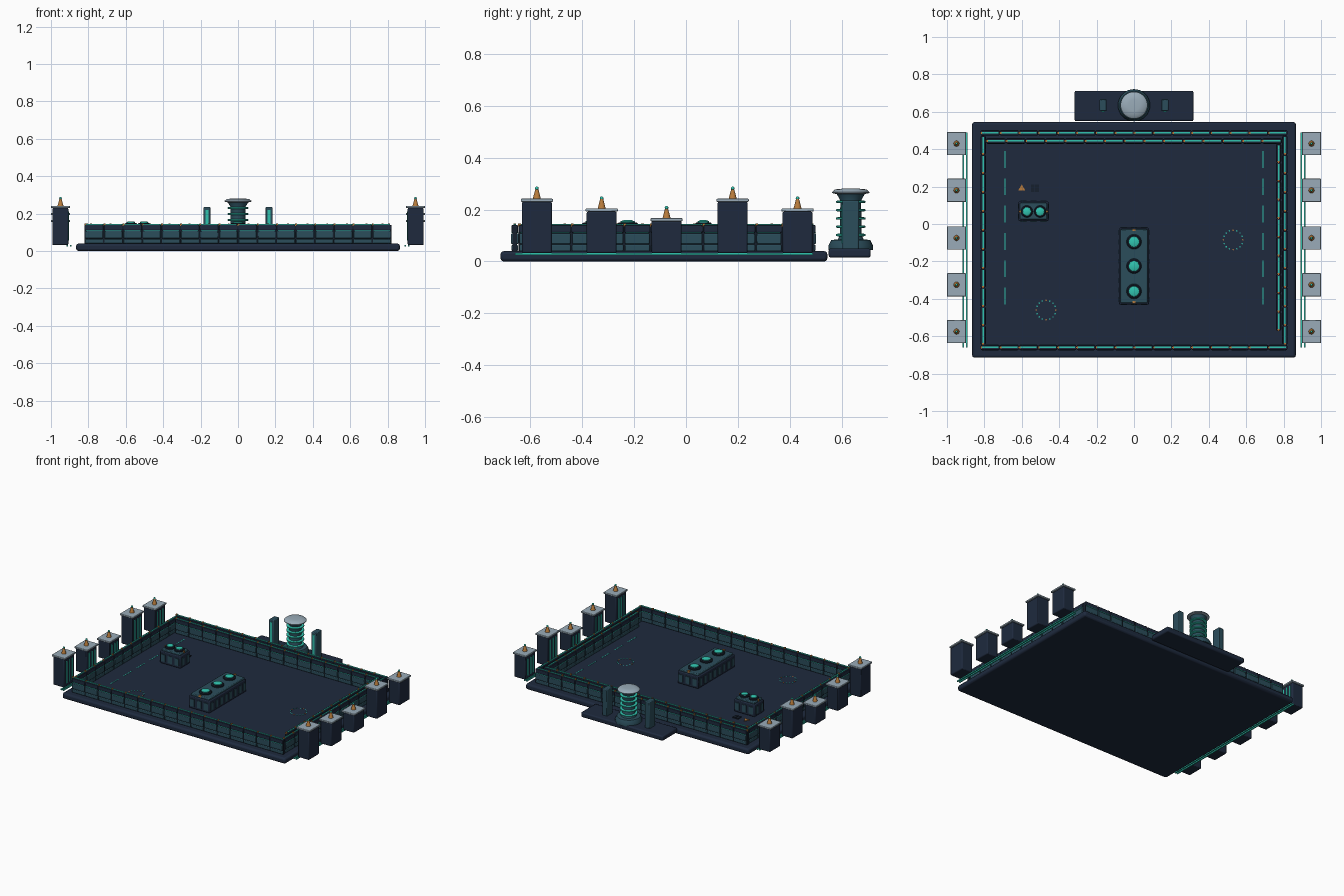
import bpy, bmesh, math
from mathutils import Matrix, Vector

if "Cube" in bpy.data.objects:
    bpy.data.objects.remove(bpy.data.objects["Cube"])

COL = {"navy": (0.013, 0.023, 0.048), "steel": (0.024, 0.075, 0.105), "dark": (0.008, 0.014, 0.026),
       "teal": (0.03, 0.55, 0.43), "pale": (0.32, 0.41, 0.48), "orange": (0.48, 0.2, 0.045)}
MATS = {}
for key, c in COL.items():
    MATS[key] = bpy.data.materials.new(key)
    MATS[key].diffuse_color = (*c, 1)


class Part:
    """Collects primitives of one colour into one object."""
    def __init__(self, name, mat, bevel=0):
        self.name, self.mat, self.bevel, self.bm = name, mat, bevel, bmesh.new()

    def box(self, x0, x1, y0, y1, z0, z1):
        m = Matrix.Translation(((x0 + x1) / 2, (y0 + y1) / 2, (z0 + z1) / 2))
        m = m @ Matrix.Diagonal((abs(x1 - x0), abs(y1 - y0), z1 - z0, 1))
        bmesh.ops.create_cube(self.bm, size=1, matrix=m)

    def cone(self, x, y, z0, z1, r0, r1, n=24):
        bmesh.ops.create_cone(self.bm, cap_ends=True, segments=n, radius1=r0, radius2=r1, depth=z1 - z0,
                              matrix=Matrix.Translation((x, y, (z0 + z1) / 2)))

    def ball(self, x, y, z, r):
        bmesh.ops.create_uvsphere(self.bm, u_segments=12, v_segments=8, radius=r,
                                  matrix=Matrix.Translation((x, y, z)))

    def lathe(self, x, y, profile, n=32):
        rings = [[self.bm.verts.new((x + r * math.cos(2 * math.pi * i / n),
                                     y + r * math.sin(2 * math.pi * i / n), z)) for i in range(n)]
                 for r, z in profile]
        for a, b in zip(rings, rings[1:]):
            for i in range(n):
                j = (i + 1) % n
                self.bm.faces.new((a[i], a[j], b[j], b[i]))
        self.bm.faces.new(rings[0][::-1])
        self.bm.faces.new(rings[-1])

    def done(self):
        me = bpy.data.meshes.new(self.name)
        self.bm.to_mesh(me)
        self.bm.free()
        me.materials.append(MATS[self.mat])
        ob = bpy.data.objects.new(self.name, me)
        bpy.context.collection.objects.link(ob)
        if self.bevel:
            b = ob.modifiers.new("bevel", "BEVEL")
            b.width, b.segments, b.limit_method = self.bevel, 2, "ANGLE"
        bpy.context.view_layer.objects.active = ob
        ob.select_set(True)
        bpy.ops.object.shade_smooth_by_angle(angle=math.radians(35))
        ob.select_set(False)


# base slab
p = Part("base_slab", "navy", 0.012)
p.box(-0.865, 0.865, -0.715, 0.545, 0, 0.04)
p.done()


# segmented perimeter walls
def wall(name, a, b, n):
    a, b = Vector(a), Vector(b)
    d = (b - a) / n
    along_x = abs(d.x) > abs(d.y)
    parts = {k: Part(name + "_" + k, m, bv) for k, m, bv in
             [("core", "dark", 0), ("panels", "steel", 0.004), ("caps", "navy", 0.003),
              ("lights", "teal", 0), ("studs", "orange", 0)]}

    def seg(k, c, half, t, z0, z1):
        hx, hy = (half, t) if along_x else (t, half)
        parts[k].box(c.x - hx, c.x + hx, c.y - hy, c.y + hy, z0, z1)

    L = d.length / 2
    seg("core", (a + b) / 2, L * n, 0.009, 0.035, 0.135)
    for i in range(n):
        c = a + d * (i + 0.5)
        seg("panels", c, L * 0.95, 0.012, 0.04, 0.065)
        seg("panels", c, L * 0.93, 0.015, 0.068, 0.108)
        seg("caps", c, L * 0.97, 0.013, 0.112, 0.14)
        seg("lights", c, L * 0.85, 0.004, 0.138, 0.144)
        seg("lights", c, L * 0.85, 0.014, 0.1095, 0.1125)
        seg("studs", a + d * i + d * 0.03, 0.005, 0.005, 0.135, 0.147)
    for q in parts.values():
        q.done()


wall("front_wall", (-0.82, -0.66), (0.82, -0.66), 16)
wall("back_wall", (-0.82, 0.487), (0.82, 0.487), 16)
wall("left_wall", (-0.807, -0.645), (-0.807, 0.472), 11)
wall("right_wall", (0.807, -0.645), (0.807, 0.472), 11)
wall("inner_back_wall", (-0.79, 0.444), (0.79, 0.444), 15)
wall("inner_right_wall", (0.773, -0.57), (0.773, 0.428), 10)

# side towers with caps, spires and window strips
body, strips = Part("tower_bodies", "navy", 0.006), Part("tower_light_strips", "teal")
caps, spires = Part("tower_caps", "pale", 0.003), Part("tower_spires", "orange")
tips, rails = Part("spire_tips", "teal"), Part("side_rails", "teal")
for s in (-1, 1):
    for y, h in zip((-0.575, -0.325, -0.075, 0.18, 0.43), (0.23, 0.192, 0.155, 0.23, 0.192)):
        body.box(s * 0.907, s * 0.993, y - 0.058, y + 0.058, 0.032, h)
        caps.box(s * 0.898, s * 1.0, y - 0.062, y + 0.062, h, h + 0.012)
        spires.cone(s * 0.949, y, h + 0.01, h + 0.048, 0.016, 0.006, 12)
        tips.ball(s * 0.949, y, h + 0.052, 0.007)
        for dy in (-0.03, 0, 0.03):
            strips.box(s * 0.903, s * 0.91, y + dy - 0.005, y + dy + 0.005, 0.055, h - 0.02)
    for x in (0.895, 0.912):
        rails.box(s * (x - 0.004), s * (x + 0.004), -0.66, 0.49, 0.025, 0.033)
for q in (body, strips, caps, spires, tips, rails):
    q.done()

# rear command mast on its own pad
Y = 0.635
p = Part("mast_pad", "navy", 0.008)
p.box(-0.318, 0.318, 0.55, 0.712, 0.015, 0.05)
p.done()
p = Part("mast_column", "steel")
p.lathe(0, Y, [(0.086, 0.045), (0.086, 0.062), (0.075, 0.083), (0.05, 0.085), (0.042, 0.1),
               (0.04, 0.235), (0.055, 0.262)])
p.done()
p = Part("mast_rings", "teal")
for i in range(5):
    z = 0.102 + 0.032 * i
    p.lathe(0, Y, [(0.05, z - 0.005), (0.057, z - 0.003), (0.057, z + 0.003), (0.05, z + 0.005)])
p.done()
p = Part("mast_cap", "pale")
p.lathe(0, Y, [(0.055, 0.26), (0.072, 0.264), (0.072, 0.268), (0.06, 0.278), (0.03, 0.281)])
p.done()
fins, lights = Part("mast_fins", "steel", 0.005), Part("fin_lights", "teal")
for s in (-1, 1):
    x = s * 0.165
    fins.box(x - 0.019, x + 0.019, Y - 0.032, Y + 0.032, 0.045, 0.235)
    lights.box(x - 0.008, x + 0.008, Y - 0.035, Y - 0.03, 0.07, 0.22)
fins.done()
lights.done()


# machines with glowing round cells on top
def machine(name, x0, x1, y0, y1, cells, bolts):
    lower, top = Part(name + "_body", "navy", 0.006), Part(name + "_top", "steel", 0.005)
    cols, glow = Part(name + "_cell_rings", "dark"), Part(name + "_cells", "teal")
    studs, ribs = Part(name + "_bolts", "orange"), Part(name + "_ribs", "steel")
    lower.box(x0, x1, y0, y1, 0.038, 0.125)
    top.box(x0 + 0.008, x1 - 0.008, y0 + 0.008, y1 - 0.008, 0.12, 0.138)
    n = round((y1 - y0) / 0.05)
    for i in range(n):
        y = y0 + (i + 0.5) * (y1 - y0) / n
        ribs.box(x0 - 0.004, x1 + 0.004, y - 0.013, y + 0.013, 0.055, 0.105)
    for i in range(3):
        x = x0 + (i + 0.5) * (x1 - x0) / 3
        ribs.box(x - 0.016, x + 0.016, y0 - 0.004, y1 + 0.004, 0.055, 0.105)
    for x, y, r in cells:
        cols.lathe(x, y, [(r, 0.135), (r, 0.146), (r * 0.85, 0.151)])
        glow.lathe(x, y, [(r * 0.72, 0.148), (r * 0.68, 0.155), (r * 0.4, 0.159)])
    for x, y in bolts:
        studs.box(x - 0.008, x + 0.008, y - 0.006, y + 0.006, 0.13, 0.143)
    for q in (lower, top, cols, glow, studs, ribs):
        q.done()


machine("center_machine", -0.08, 0.08, -0.43, -0.02,
        [(0, y, 0.04) for y in (-0.095, -0.225, -0.36)], [(0, -0.418), (0, -0.032)])
machine("small_machine", -0.617, -0.458, 0.015, 0.122,
        [(x, 0.067, 0.032) for x in (-0.573, -0.502)], [(-0.606, 0.067), (-0.469, 0.067)])

# floor markings: dashed lanes, dotted circles, hazard marker, hatch
p = Part("floor_lane_marks", "teal")
for s in (-1, 1):
    for i in range(6):
        y = 0.345 - 0.146 * i
        p.box(s * 0.687, s * 0.692, y - 0.045, y + 0.045, 0.038, 0.0415)
p.done()
dots, accents = Part("floor_circle_dots", "teal"), Part("floor_circle_accents", "orange")
for cx, cy in ((0.53, -0.085), (-0.47, -0.46)):
    for i in range(16):
        a = math.tau * i / 16
        (accents if i % 4 == 0 else dots).cone(cx + 0.052 * math.cos(a), cy + 0.052 * math.sin(a),
                                               0.038, 0.042, 0.004, 0.004, 8)
dots.done()
p = accents
p.done()
p = Part("hazard_marker", "orange")
bmesh.ops.create_cone(p.bm, cap_ends=True, segments=3, radius1=0.022, radius2=0.022, depth=0.006,
                      matrix=Matrix.Translation((-0.6, 0.19, 0.042)) @ Matrix.Rotation(0, 4, "Z"))
p.done()
p = Part("floor_hatch", "dark")
for x in (-0.542, -0.518):
    p.box(x - 0.01, x + 0.01, 0.172, 0.21, 0.038, 0.046)
p.done()

for m in bpy.data.materials:
    if m.users and not m.is_grease_pencil:
        m.use_nodes = True
        m.node_tree.nodes["Principled BSDF"].inputs["Base Color"].default_value = m.diffuse_color
